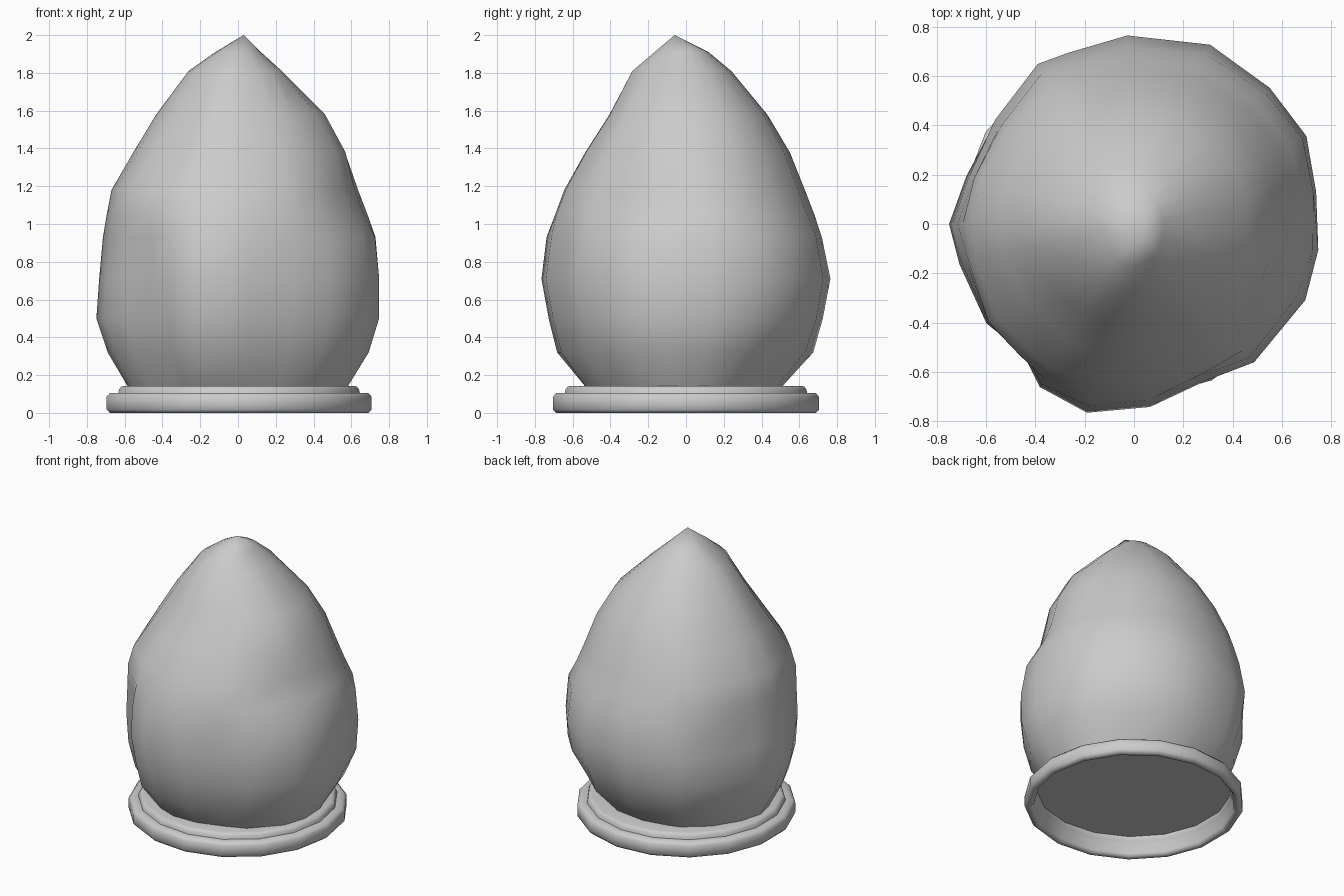
import bpy, math

if "Cube" in bpy.data.objects:
    bpy.data.objects.remove(bpy.data.objects["Cube"])

def make_object(name, verts, faces, angle):
    mesh = bpy.data.meshes.new(name)
    mesh.from_pydata(verts, [], faces)
    mesh.update()
    ob = bpy.data.objects.new(name, mesh)
    bpy.context.collection.objects.link(ob)
    bpy.ops.object.select_all(action='DESELECT')
    ob.select_set(True)
    bpy.context.view_layer.objects.active = ob
    bpy.ops.object.shade_smooth_by_angle(angle=math.radians(angle))
    return ob

def bridge(rows, n):
    return [(r * n + i, r * n + (i + 1) % n, (r + 1) * n + (i + 1) % n, (r + 1) * n + i)
            for r in range(rows - 1) for i in range(n)]

# Base ring: 17-sided lathe with a deep recessed underside
SIDES = 17
profile = [(0.63, 0.135), (0.635, 0.1), (0.65, 0.085), (0.65, 0.02), (0.665, 0), (0.69, 0),
           (0.708, 0.018), (0.708, 0.085), (0.69, 0.105), (0.645, 0.105), (0.64, 0.125),
           (0.63, 0.138), (0.615, 0.143), (0.45, 0.143)]
verts = [(r * math.cos(math.tau * i / SIDES), r * math.sin(math.tau * i / SIDES), z)
         for r, z in profile for i in range(SIDES)]
faces = bridge(len(profile), SIDES)
faces.append(tuple(reversed(range(SIDES))))
make_object("base_ring", verts, faces, 75)

# Stone body: plan outline (degrees, radius) scaled by the extents of each level
outline = [(10, .755), (27, .79), (45, .785), (67, .795), (92, .77), (111, .75), (121, .765),
           (143, .715), (164, .71), (180, .75), (193, .73), (214, .735), (229, .70), (240, .77),
           (256, .79), (275, .745), (295, .70), (311, .745), (336, .765), (352, .76)]
# z, reach towards +x, +y, -x, -y
levels = [(.14, .58, .51, .58, .54), (.32, .69, .67, .69, .68), (.50, .745, .72, .75, .725),
          (.71, .745, .76, .735, .765), (.93, .735, .715, .715, .735), (1.05, .69, .68, .69, .70),
          (1.18, .64, .63, .665, .65), (1.38, .57, .55, .55, .54), (1.58, .46, .43, .43, .41),
          (1.81, .23, .24, .26, .29), (1.91, .12, .12, .12, .17)]
# Chipped facets (positive) and bulges (negative): direction, height, depth
dents = [(45, .27, .06), (335, 1.1, .06), (225, .5, .02), (227, 1.1, -.04)]

def reach(level, deg):
    a = math.radians(deg)
    c, s = math.cos(a), math.sin(a)
    rx = (level[1] if c > 0 else level[3]) / .75
    ry = (level[2] if s > 0 else level[4]) / .765
    return rx * c * c + ry * s * s

n = len(outline)
verts = []
for level in levels:
    for deg, rad in outline:
        k = reach(level, deg)
        # near the foot and tip the section becomes rounder
        rad = rad if .3 < level[0] < .94 else (rad + .76) / 2
        r = rad * k
        for d, z, depth in dents:
            r -= depth * math.exp(-((deg - d) / 20) ** 2 - ((level[0] - z) / .18) ** 2)
        verts.append((r * math.cos(math.radians(deg)), r * math.sin(math.radians(deg)), level[0]))
faces = bridge(len(levels), n)
top = (len(levels) - 1) * n
verts.append((.03, -.06, 2.0))
faces += [(top + i, top + (i + 1) % n, len(verts) - 1) for i in range(n)]
make_object("stone_body", verts, faces, 75)
